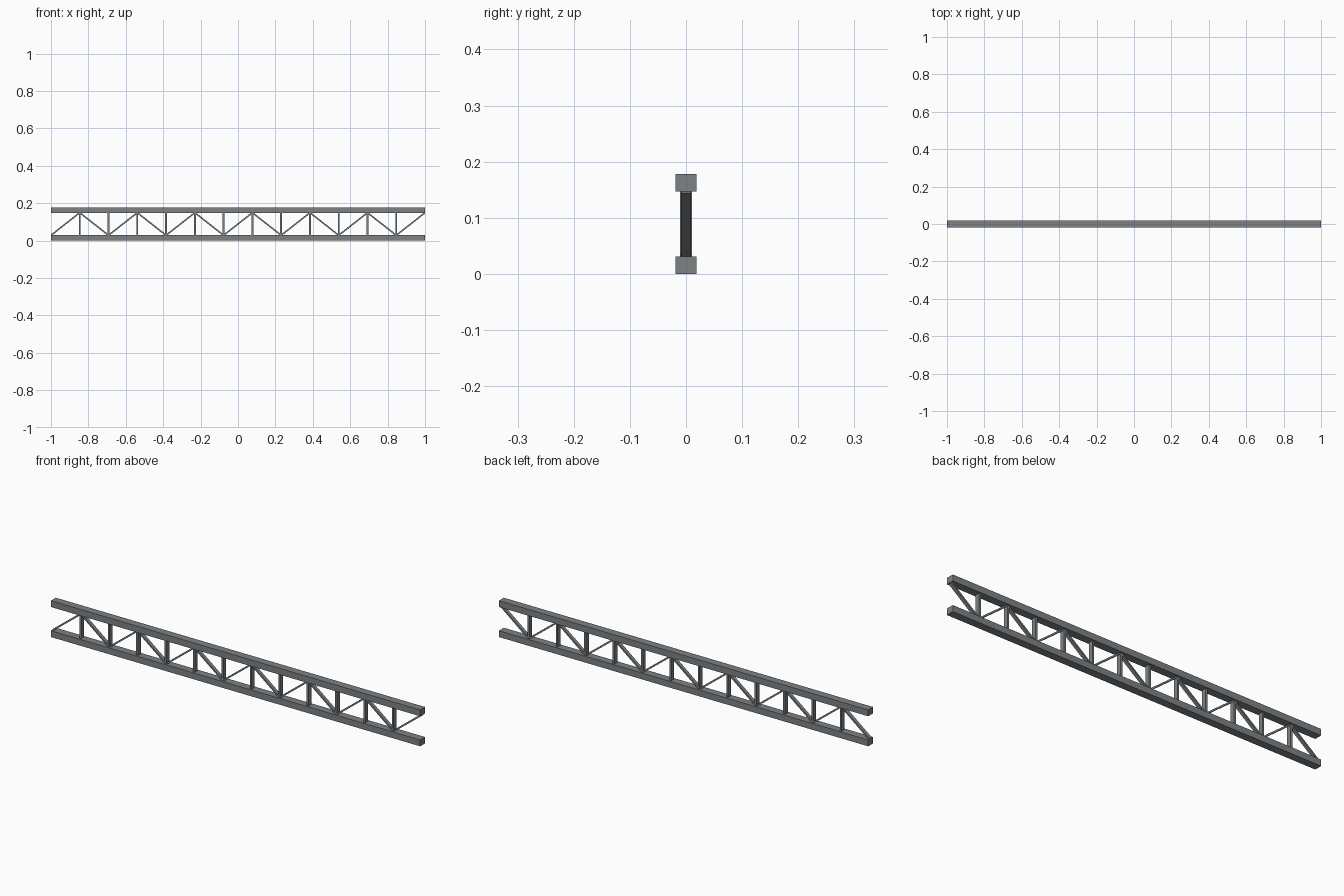
import bpy, math

if "Cube" in bpy.data.objects:
    bpy.data.objects.remove(bpy.data.objects["Cube"])

steel = bpy.data.materials.new("steel grey")
steel.diffuse_color = (0.21, 0.225, 0.235, 1)
steel.use_nodes = True
steel.node_tree.nodes["Principled BSDF"].inputs["Base Color"].default_value = steel.diffuse_color

PANELS = 13
STEP = 2 / PANELS
LOW, HIGH, TOP = 0.031, 0.147, 0.178   # inner faces of the chords, total height


def box(name, centre, size, tilt=0.0):
    bpy.ops.mesh.primitive_cube_add(size=1, location=centre, rotation=(0, tilt, 0))
    ob = bpy.context.object
    ob.name = name
    ob.scale = size
    ob.data.materials.append(steel)
    return ob


# Chords
box("bottom_chord", (0, 0, LOW / 2), (2, 0.038, LOW))
box("top_chord", (0, 0, (HIGH + TOP) / 2), (2, 0.038, TOP - HIGH))

# Vertical posts at the inner panel points
mid = (LOW + HIGH) / 2
for i in range(1, PANELS):
    box(f"post_{i}", (-1 + i * STEP, 0, mid), (0.010, 0.022, HIGH - LOW))

# Diagonal braces, alternating up and down
rise, run = HIGH - LOW, STEP - 0.006
length, angle = math.hypot(rise, run), math.atan2(rise, run)
for i in range(PANELS):
    box(f"brace_{i + 1}", (-1 + (i + 0.5) * STEP, 0, mid),
        (length, 0.017, 0.008), -angle if i % 2 == 0 else angle)
